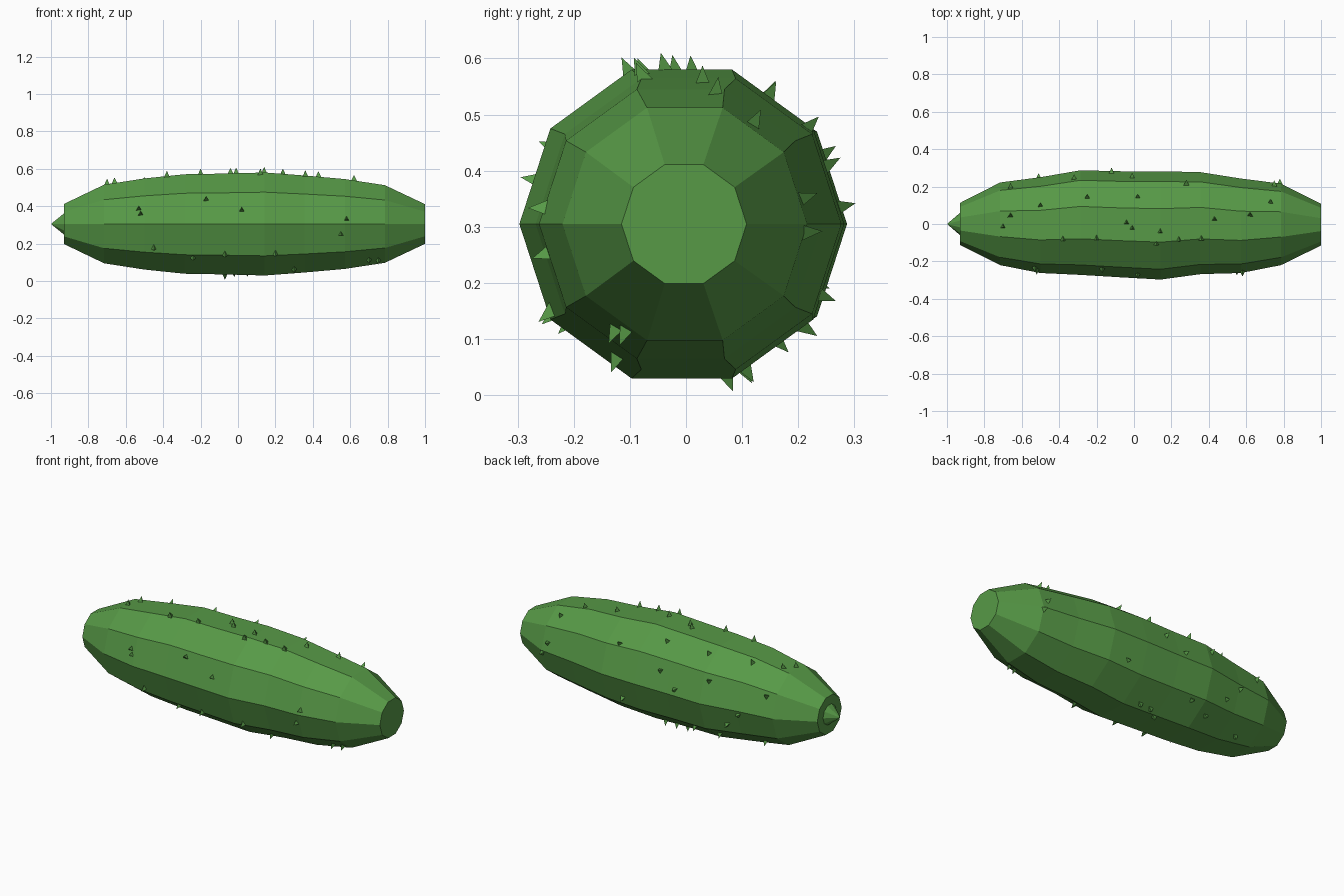
import bpy, bmesh
from math import sin, cos, tau, radians
from mathutils import Matrix, Vector

if "Cube" in bpy.data.objects:
    bpy.data.objects.remove(bpy.data.objects["Cube"])

SIDES = 10
AXIS_Z = 0.305
TAIL, TIP = -0.93, 1.0
# Back and front radius of each evenly spaced ring, tail to tip
RINGS = [(.113, .113), (.222, .22), (.25, .262), (.287, .272), (.282, .285),
         (.282, .297), (.277, .268), (.243, .262), (.216, .22), (.108, .115)]
STEP = (TIP - TAIL) / (len(RINGS) - 1)


def make_material(name, rgb):
    mat = bpy.data.materials.new(name)
    mat.use_nodes = True
    mat.diffuse_color = (*rgb, 1)
    mat.node_tree.nodes["Principled BSDF"].inputs["Base Color"].default_value = (*rgb, 1)
    return mat


green = make_material("cucumber green", (.095, .32, .062))


def add_object(name, bm):
    bmesh.ops.recalc_face_normals(bm, faces=bm.faces)
    mesh = bpy.data.meshes.new(name)
    bm.to_mesh(mesh)
    bm.free()
    mesh.materials.append(green)
    obj = bpy.data.objects.new(name, mesh)
    bpy.context.collection.objects.link(obj)
    return obj


def ring_at(x):
    """Radius and sideways centre of the body, interpolated between rings."""
    t = min(max((x - TAIL) / STEP, 0), len(RINGS) - 1.001)
    i = int(t)
    back, front = (a + (b - a) * (t - i) for a, b in zip(RINGS[i], RINGS[i + 1]))
    return (back + front) / 2, (back - front) / 2


# Faceted body lofted through the rings
bm = bmesh.new()
loops = []
for n in range(len(RINGS)):
    x = TAIL + n * STEP
    back, front = RINGS[n]
    radius, shift = (back + front) / 2, (back - front) / 2
    loops.append([bm.verts.new((x, shift + radius * cos(a), AXIS_Z + radius * sin(a)))
                  for a in (tau * k / SIDES for k in range(SIDES))])
for low, high in zip(loops, loops[1:]):
    for k in range(SIDES):
        j = (k + 1) % SIDES
        bm.faces.new((low[k], low[j], high[j], high[k]))
bm.faces.new(loops[0])
bm.faces.new(loops[-1])
add_object("body", bm)

# Pointed stem stub on the tail end
bm = bmesh.new()
bmesh.ops.create_cone(bm, cap_ends=True, segments=SIDES, radius1=.064, radius2=0, depth=.075,
                      matrix=Matrix.Translation((-.9625, 0, AXIS_Z))
                      @ Matrix.Rotation(-tau / 4, 4, 'Y'))
add_object("stem", bm)

# Prickles: position along the body and angle around it (0 = back, 90 = top)
PRICKLES = [
    (-.7, 94), (-.66, 78), (-.66, 29), (-.5, 65), (-.51, -5), (-.32, 28), (-.25, 59),
    (-.12, 7), (-.01, 23), (.02, 57), (.28, 39), (.43, 84), (.62, 76), (.73, 56),
    (.78, -3), (.75, 13), (-.04, 88), (-.01, 94), (.14, 97), (.12, 110), (.24, 107),
    (.36, 108), (-.2, 107), (-.38, 108), (-.53, 160), (-.52, 167), (-.17, 151),
    (.02, 164), (.58, 174), (.55, 193), (-.45, 210), (-.24, 220), (-.07, 215),
    (.2, 214), (.3, 243), (.7, 238), (.75, 242), (-.43, -24), (-.21, -41),
    (-.34, -52), (-.59, -63), (.05, -66), (-.02, -67), (-.07, -74), (.24, -27)]
bm = bmesh.new()
for x, degrees in PRICKLES:
    angle = radians(degrees)
    radius, shift = ring_at(x)
    half = tau / SIDES / 2
    surface = radius * cos(half) / cos(angle % (2 * half) - half)
    reach = surface + .01
    place = Vector((x, shift + reach * cos(angle), AXIS_Z + reach * sin(angle)))
    bmesh.ops.create_cone(bm, cap_ends=True, segments=3, radius1=.021, radius2=0, depth=.04,
                          matrix=Matrix.Translation(place)
                          @ Matrix.Rotation(angle - tau / 4, 4, 'X'))
add_object("prickles", bm)
